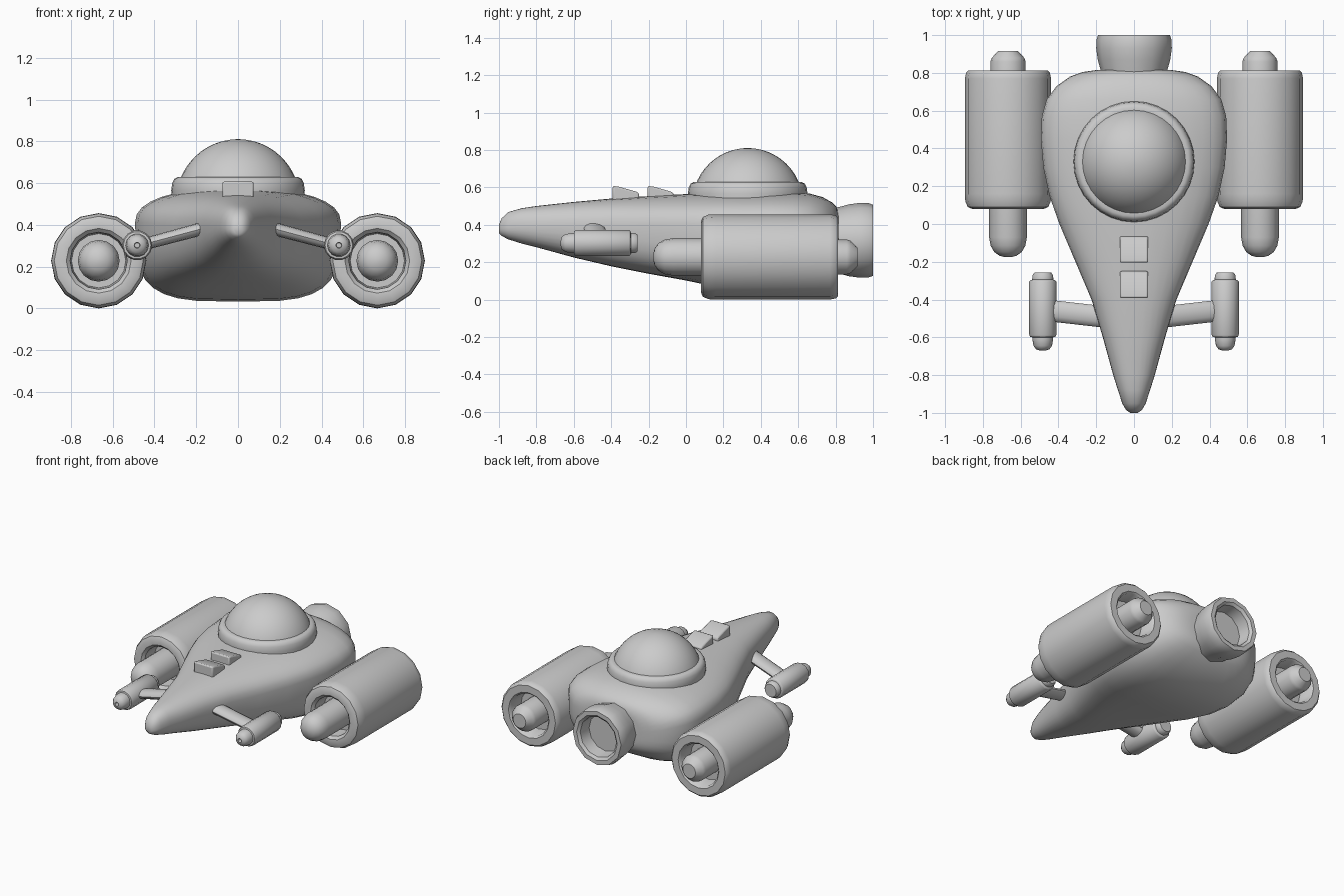
import bpy, bmesh
from math import cos, sin, pi, radians

if "Cube" in bpy.data.objects:
    bpy.data.objects.remove(bpy.data.objects["Cube"])


def finish(name, bm, mirror=False, angle=40):
    bmesh.ops.remove_doubles(bm, verts=bm.verts[:], dist=0.0005)
    bmesh.ops.recalc_face_normals(bm, faces=bm.faces[:])
    me = bpy.data.meshes.new(name)
    bm.to_mesh(me)
    bm.free()
    me.shade_smooth()
    me.set_sharp_from_angle(angle=radians(angle))
    ob = bpy.data.objects.new(name, me)
    bpy.context.collection.objects.link(ob)
    if mirror:
        ob.modifiers.new("Mirror", 'MIRROR')
    return ob


def loft(name, rings, mirror=False, angle=40):
    """Skin a list of equal-length point rings and cap both ends."""
    bm = bmesh.new()
    vs = [[bm.verts.new(p) for p in r] for r in rings]
    n = len(vs[0])
    for a, b in zip(vs, vs[1:]):
        for i in range(n):
            bm.faces.new((a[i], a[(i + 1) % n], b[(i + 1) % n], b[i]))
    bm.faces.new(vs[0])
    bm.faces.new(vs[-1])
    return finish(name, bm, mirror, angle)


def lathe(name, profile, c, axis='Y', n=16, mirror=False, angle=40):
    """Turn (radius, position) points about an axis through c."""
    rings = []
    for r, t in profile:
        ring = []
        for i in range(n):
            a = 2 * pi * i / n
            u, v = r * cos(a), r * sin(a)
            ring.append((c[0] + u, t, c[2] + v) if axis == 'Y' else (c[0] + u, c[1] + v, t))
        rings.append(ring)
    return loft(name, rings, mirror, angle)


# Hull: y, half width, widest height, top, bottom
stations = [
    (-1.0, .02, .38, .40, .355), (-.985, .042, .38, .435, .34), (-.95, .062, .385, .468, .322),
    (-.88, .085, .39, .488, .30), (-.8, .11, .39, .50, .28), (-.6, .165, .395, .522, .225),
    (-.4, .225, .40, .54, .178), (-.2, .31, .40, .553, .138), (0, .395, .405, .564, .102),
    (.15, .448, .41, .57, .07), (.3, .48, .41, .575, .042), (.45, .493, .41, .578, .032),
    (.57, .488, .41, .575, .05), (.66, .462, .405, .567, .085), (.73, .41, .395, .548, .125),
    (.78, .34, .375, .52, .17), (.805, .27, .36, .495, .20), (.815, .2, .34, .46, .235)]
rings = []
N = 32
for y, w, mid, top, bot in stations:
    k = min(max((y + 1) / 1.2, 0), 1)
    ring = []
    for i in range(N):
        a = 2 * pi * i / N
        e = 2.3 if sin(a) >= 0 else 2 + 1.6 * k
        x = w * abs(cos(a)) ** (2 / e) * (1 if cos(a) >= 0 else -1)
        h = abs(sin(a)) ** (2 / e)
        ring.append((x, y, mid + h * (top - mid) if sin(a) >= 0 else mid - h * (mid - bot)))
    rings.append(ring)
loft("hull", rings, angle=60)

# Cockpit rim and glass dome
lathe("cockpit_rim", [(.31, .48), (.32, .565), (.315, .60), (.305, .62), (.29, .628), (.27, .628)],
      (0, .33, 0), 'Z', 32)
dome = [(.296 * cos(a), .514 + .296 * sin(a)) for a in [.3 + (pi / 2 - .3) * i / 10 for i in range(10)]]
lathe("cockpit_dome", dome + [(.01, .81)], (0, .33, 0), 'Z', 32)

# Rear nozzle with recessed exhaust
lathe("rear_nozzle", [(.165, .74), (.178, .82), (.192, .87), (.2, .93), (.199, .975), (.19, 1.0),
                      (.16, 1.0), (.142, .985), (.132, .90)], (0, 0, .317), n=12)

# Side engines: hollow casing with a spike running through it
E = (.667, 0, .228)
lathe("engine_casing", [(.13, .2), (.137, .1), (.155, .082), (.19, .08), (.213, .09), (.226, .12),
                        (.228, .16), (.228, .77), (.222, .80), (.21, .812), (.16, .812),
                        (.148, .80), (.14, .70)], E, mirror=True)
lathe("engine_spike", [(.012, -.176), (.045, -.168), (.073, -.148), (.092, -.115), (.1, -.07),
                       (.1, .22)], E, mirror=True)
lathe("engine_plug", [(.093, .68), (.093, .86), (.086, .88), (.05, .917)], E, mirror=True)

# Guns on angled struts
G = (.483, 0, .302)
lathe("gun_barrel", [(.012, -.64), (.014, -.67), (.035, -.664), (.049, -.645), (.054, -.615),
                     (.055, -.6), (.066, -.598), (.072, -.585), (.072, -.305), (.066, -.298),
                     (.056, -.295), (.055, -.272), (.045, -.258)], G, n=14, mirror=True)
strut = []
for x, y, z, ry, rz in [(.12, -.495, .40, .057, .032), (.2, -.487, .374, .057, .032),
                        (.41, -.463, .318, .057, .03), (.46, -.46, .305, .055, .028)]:
    strut.append([(x, y + ry * cos(2 * pi * i / 12), z + rz * sin(2 * pi * i / 12)) for i in range(12)])
loft("gun_strut", strut, mirror=True)

# Wedge-shaped vents on the nose
for i, (y0, y1) in enumerate([(-.392, -.25), (-.205, -.065)]):
    side = [(y0, .52), (y0, .608), (y0 + .03, .604), (y1 - .015, .577), (y1, .565), (y1, .52)]
    vent = loft(f"nose_vent_{i + 1}", [[(x, y, z) for y, z in side] for x in (-.075, .075)])
    bev = vent.modifiers.new("Bevel", 'BEVEL')
    bev.width, bev.segments = .009, 2
